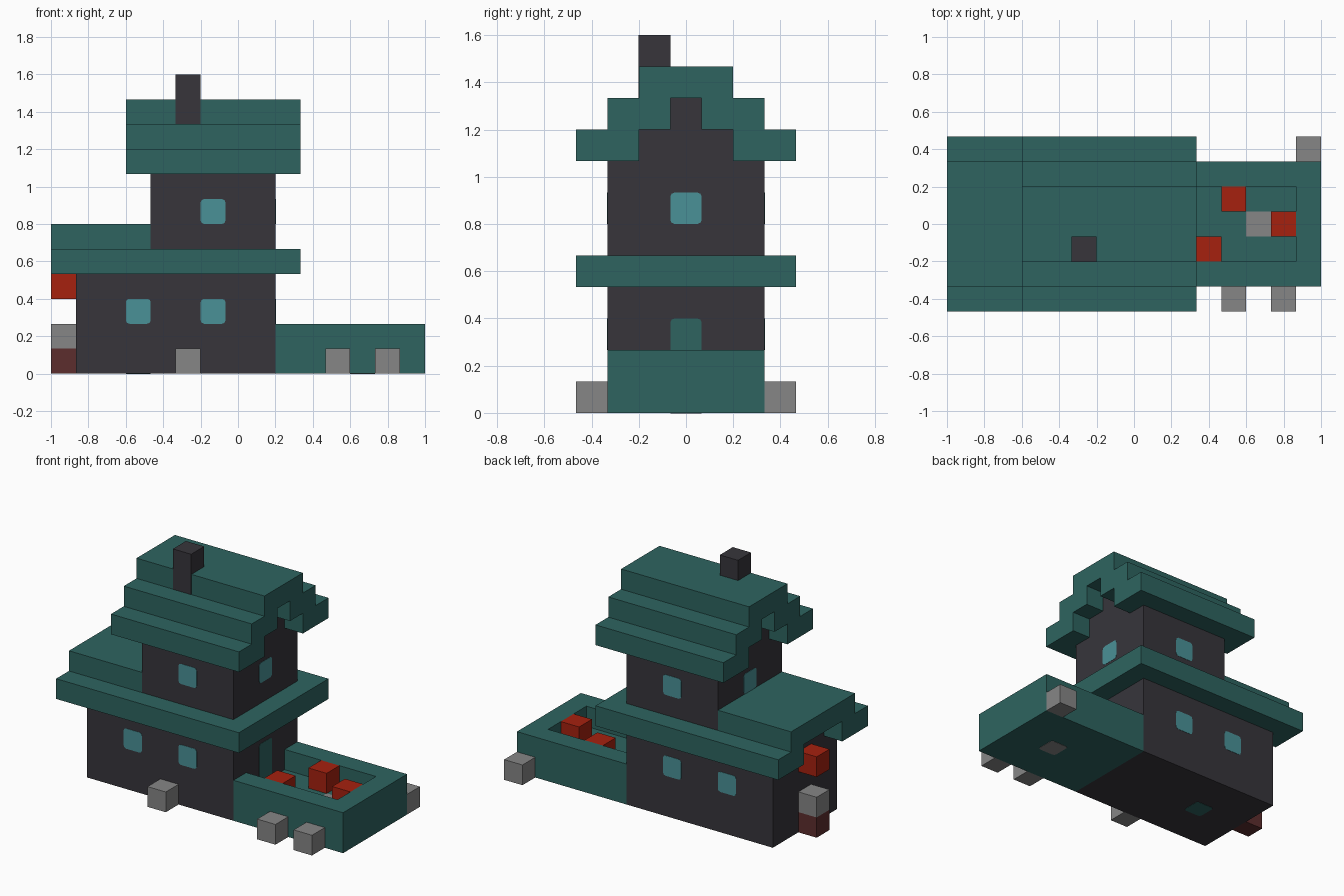
import bpy, bmesh
from mathutils import Vector

if "Cube" in bpy.data.objects:
    bpy.data.objects.remove(bpy.data.objects["Cube"])

U = 2 / 15                              # one block
ORIGIN = Vector((-7.5, -3.5, 0))        # block grid corner


def make_material(name, hex_code):
    def lin(c):
        return c / 12.92 if c <= 0.04045 else ((c + 0.055) / 1.055) ** 2.4
    rgb = [lin(int(hex_code[k:k + 2], 16) / 255) for k in range(0, 6, 2)]
    m = bpy.data.materials.new(name)
    m.use_nodes = True
    m.diffuse_color = (*rgb, 1)
    m.node_tree.nodes["Principled BSDF"].inputs["Base Color"].default_value = (*rgb, 1)
    return m


TEAL = make_material("teal planks", "2E6460")
DARK = make_material("dark stone", "37353B")
GLASS = make_material("window glass", "4A9197")
GREY = make_material("grey stone", "868686")
RED = make_material("bright red", "A6210F")
BROWN = make_material("red brown", "5C2D2D")


def finish(bm, name, mat):
    for v in bm.verts:
        v.co = (v.co + ORIGIN) * U
    bmesh.ops.recalc_face_normals(bm, faces=bm.faces)
    me = bpy.data.meshes.new(name)
    bm.to_mesh(me)
    bm.free()
    me.materials.append(mat)
    ob = bpy.data.objects.new(name, me)
    bpy.context.collection.objects.link(ob)
    return ob


def new_box(lo, hi):
    bm = bmesh.new()
    bmesh.ops.create_cube(bm, size=1)
    lo, hi = Vector(lo), Vector(hi)
    for v in bm.verts:
        v.co = (lo + hi) / 2 + v.co * (hi - lo)
    return bm


def box(name, lo, hi, mat):
    return finish(new_box(lo, hi), name, mat)


def block(name, i, j, k, mat):
    return box(name, (i, j, k), (i + 1, j + 1, k + 1), mat)


def plate(name, center, size, axis, mat):
    """Thin tile with rounded corners lying across the given axis."""
    half = Vector(size) / 2
    half[axis] = 0.015
    bm = new_box(Vector(center) - half, Vector(center) + half)
    edges = [e for e in bm.edges
             if abs((e.verts[0].co - e.verts[1].co).normalized()[axis]) > 0.9]
    bmesh.ops.bevel(bm, geom=edges, offset=0.14, segments=2, affect='EDGES', profile=0.5)
    return finish(bm, name, mat)


def prism(name, outline, axis, start, end, mat):
    """Extrude an outline along x (axis 0) or z (axis 2)."""
    bm = bmesh.new()
    put = (lambda a, b: (start, a, b)) if axis == 0 else (lambda a, b: (a, b, start))
    face = bm.faces.new([bm.verts.new(put(a, b)) for a, b in outline])
    ext = bmesh.ops.extrude_face_region(bm, geom=[face], use_keep_orig=True)
    shift = Vector((0, 0, 0))
    shift[axis] = end - start
    bmesh.ops.translate(bm, vec=shift, verts=[g for g in ext["geom"] if isinstance(g, bmesh.types.BMVert)])
    return finish(bm, name, mat)


def mirrored(half):
    """Complete a half outline about the middle of the house width."""
    return half + [(7 - y, z) for y, z in reversed(half)]


# Storeys with stepped gables
prism("lower_storey", mirrored([(1, 0), (1, 4), (2, 4), (2, 5)]), 0, 1, 9, DARK)
prism("upper_storey", mirrored([(1, 5), (1, 8), (2, 8), (2, 9), (3, 9), (3, 10)]), 0, 4, 9, DARK)

# Stepped roofs, open under the overhangs
prism("upper_roof", mirrored([(3, 10), (3, 9), (2, 9), (2, 8), (0, 8), (0, 9), (1, 9),
                              (1, 10), (2, 10), (2, 11)]), 0, 3, 10, TEAL)
prism("lower_roof", mirrored([(2, 5), (2, 4), (0, 4), (0, 5), (1, 5), (1, 6)]), 0, 0, 4, TEAL)
box("eave", (4, 0, 4), (10, 7, 5), TEAL)
box("chimney", (5, 1.985, 10), (6, 3, 12), DARK)

# Walled garden
prism("garden_wall", [(9, 1), (15, 1), (15, 6), (9, 6), (9, 5), (14, 5), (14, 2), (9, 2)],
      2, 0, 2, TEAL)
box("garden_floor", (9, 2, 0), (14, 5, 1), TEAL)
for n, (i, j) in enumerate([(11, 4), (13, 3), (10, 2)]):
    block(f"flower_{n + 1}", i, j, 1, RED)
box("garden_stone_top", (12, 3, 0.9), (13, 4, 1.015), GREY)
plate("garden_stone_underside", (12.5, 3.5, 0), (1, 1, 1), 2, GREY)
plate("floor_hatch", (3.5, 3.5, 0), (1, 1, 1), 2, TEAL)

# Loose stones around the walls
for n, (i, j) in enumerate([(5, 0), (11, 0), (13, 0), (14, 6)]):
    block(f"outer_stone_{n + 1}", i, j, 0, GREY)

# Forge stack and hanging lantern at the end wall
block("forge_base", 0, 3, 0, BROWN)
block("forge_stone", 0, 3, 1, GREY)
block("hanging_lantern", 0, 3, 3, RED)

# Windows on both long sides
for side, y in (("front", 1), ("back", 6)):
    for label, x, z in (("lower_a", 3.5, 2.5), ("lower_b", 6.5, 2.5), ("upper", 6.5, 6.5)):
        plate(f"{side}_{label}_window", (x, y, z), (1, 1, 1), 1, GLASS)

# Gable windows and garden door
for label, x in (("garden", 9), ("forge", 4)):
    plate(f"{label}_gable_window", (x, 3.5, 6.5), (1, 1, 1), 0, GLASS)
plate("garden_door", (9, 3.5, 2), (1, 1, 2), 0, TEAL)
